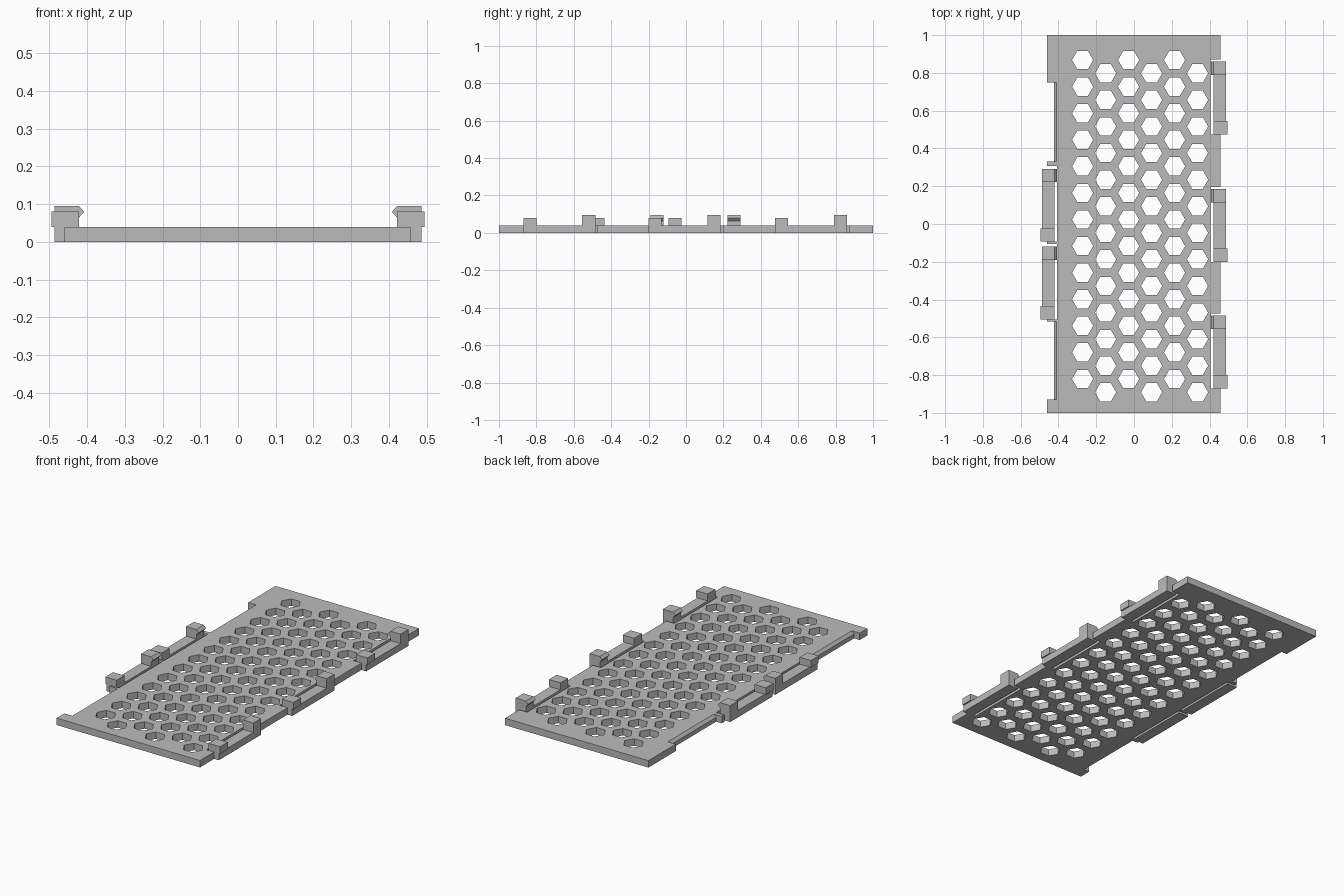
import bpy, bmesh, math

old = bpy.data.objects.get("Cube")
if old:
    bpy.data.objects.remove(old, do_unlink=True)

grey = bpy.data.materials.new("plain grey")
grey.use_nodes = True
COLOUR = (0.5, 0.5, 0.5, 1)
grey.diffuse_color = COLOUR
grey.node_tree.nodes["Principled BSDF"].inputs["Base Color"].default_value = COLOUR

THICK = 0.04      # plate thickness
CLIP_LEN = 0.385  # length of one spring clip
PAD = 0.07        # length of stop block and hook post


def prism(bm, points, move):
    """Closed prism: extrude a ring of 3D points along a vector."""
    face = bm.faces.new([bm.verts.new(p) for p in points])
    ext = bmesh.ops.extrude_face_region(bm, geom=[face], use_keep_orig=True)
    verts = [g for g in ext["geom"] if isinstance(g, bmesh.types.BMVert)]
    bmesh.ops.translate(bm, verts=verts, vec=move)


def finish(name, bm):
    bmesh.ops.recalc_face_normals(bm, faces=bm.faces)
    mesh = bpy.data.meshes.new(name)
    bm.to_mesh(mesh)
    bm.free()
    mesh.materials.append(grey)
    obj = bpy.data.objects.new(name, mesh)
    bpy.context.collection.objects.link(obj)
    return obj


# Spring clips: the fixed end of each, on either side
left_clips = [0.475, -0.2, -0.87]
right_clips = [-0.093, -0.505]

# Plate outline, notched around the clips
outline = [(-0.46, 1), (-0.46, 0.75), (-0.424, 0.75), (-0.424, 0.33)]
for y in right_clips:
    top = y + CLIP_LEN + 0.015
    if y == right_clips[0]:
        outline += [(-0.46, 0.33), (-0.46, top)]
    outline += [(-0.408, top), (-0.408, y), (-0.46, y), (-0.46, y - 0.012)]
outline += [(-0.424, -0.517), (-0.424, -0.93), (-0.46, -0.93), (-0.46, -1), (0.457, -1)]
for y in reversed(left_clips):
    top = y + CLIP_LEN + 0.012
    outline += [(0.457, y), (0.406, y), (0.406, top), (0.457, top)]
outline.append((0.457, 1))

bm = bmesh.new()
prism(bm, [(x, y, 0) for x, y in outline], (0, 0, THICK))
plate = finish("perforated_plate", bm)

# Staggered hexagonal holes, plus a bevel along the two open notches
bm = bmesh.new()
PITCH = 0.1407
for col in range(6):
    for row in range(13):
        cx = -0.272 + col * 0.1217
        cy = 0.868 - row * PITCH - (col % 2) * PITCH / 2
        ring = [(cx + 0.056 * math.cos(k * math.pi / 3),
                 cy + 0.056 * math.sin(k * math.pi / 3), -0.1) for k in range(6)]
        prism(bm, ring, (0, 0, 0.3))
for y0, y1 in [(0.33, 0.75), (-0.93, -0.517)]:
    prism(bm, [(-0.408, y0, 0.041), (-0.425, y0, 0.024), (-0.44, y0, 0.041)], (0, y1 - y0, 0))
cutter = finish("hole_cutter", bm)
cutter.hide_render = True

cut = plate.modifiers.new("holes", "BOOLEAN")
cut.operation = "DIFFERENCE"
cut.solver = "EXACT"
cut.object = cutter
bpy.context.view_layer.objects.active = plate
bpy.ops.object.modifier_apply(modifier=cut.name)
bpy.data.objects.remove(cutter, do_unlink=True)

# Clip cross-sections: arm, stop block on the fixed end, hooked post on the free end
IN, OUT = 0.422, 0.487
ARM = [(IN, 0), (OUT, 0), (OUT, THICK), (IN, THICK)]
BLOCK = [(IN, THICK), (0.495, THICK), (0.495, 0.08), (IN, 0.08)]
HOOK = [(IN, 0), (OUT, 0), (OUT, 0.095), (IN, 0.095), (0.408, 0.08), (IN, 0.064)]


def clip(name, side, y):
    bm = bmesh.new()
    free = y + CLIP_LEN - PAD
    for profile, y0, y1 in [(ARM, y, free), (BLOCK, y, y + PAD), (HOOK, free, free + PAD)]:
        prism(bm, [(side * x, y0, z) for x, z in profile], (0, y1 - y0, 0))
    finish(name, bm)


for i, y in enumerate(left_clips):
    clip(f"left_clip_{i + 1}", 1, y)
for i, y in enumerate(right_clips):
    clip(f"right_clip_{i + 1}", -1, y)
